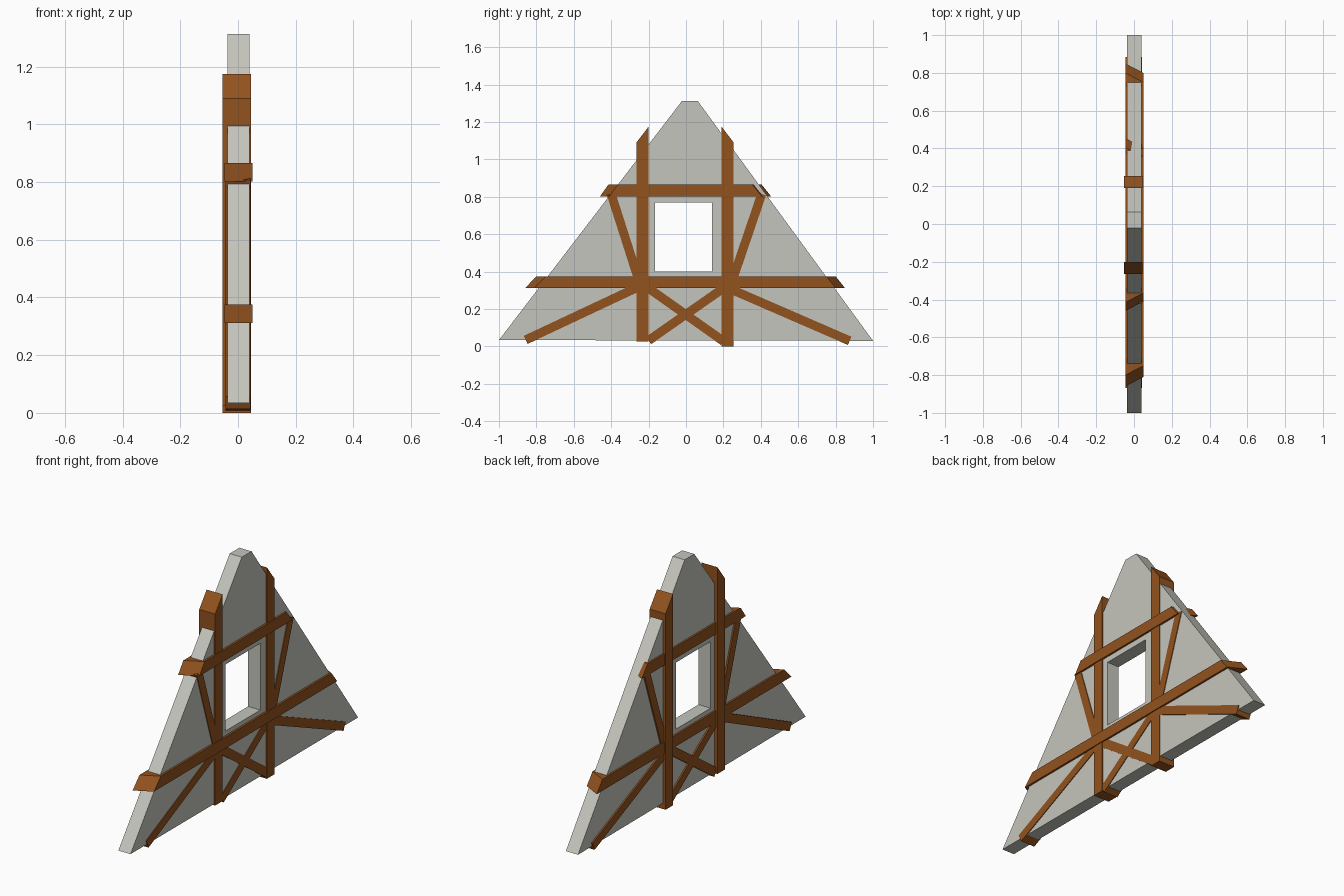
import bpy, bmesh
from mathutils import Vector

if "Cube" in bpy.data.objects:
    bpy.data.objects.remove(bpy.data.objects["Cube"])


def material(name, color):
    m = bpy.data.materials.new(name)
    m.diffuse_color = (*color, 1)
    m.use_nodes = True
    m.node_tree.nodes["Principled BSDF"].inputs["Base Color"].default_value = m.diffuse_color
    return m


WOOD = material("brown_timber", (0.29, 0.085, 0.013))
PLASTER = material("pale_plaster", (0.56, 0.56, 0.51))


def prism(name, back, x0, x1, mat, front=None):
    """Join a (y, z) outline at x0 to a matching outline at x1."""
    bm = bmesh.new()
    a = [bm.verts.new((x0, y, z)) for y, z in back]
    b = [bm.verts.new((x1, y, z)) for y, z in (front or back)]
    bm.faces.new(a)
    bm.faces.new(b[::-1])
    n = len(a)
    for i in range(n):
        j = (i + 1) % n
        bm.faces.new((a[i], b[i], b[j], a[j]))
    bmesh.ops.recalc_face_normals(bm, faces=bm.faces)
    me = bpy.data.meshes.new(name)
    bm.to_mesh(me)
    bm.free()
    me.materials.append(mat)
    ob = bpy.data.objects.new(name, me)
    bpy.context.collection.objects.link(ob)
    return ob


def brace(name, start, end, width=0.048):
    """Square-ended diagonal timber that runs through the wall."""
    p, q = Vector(start), Vector(end)
    d = (q - p).normalized()
    s = Vector((-d.y, d.x)) * width / 2
    return prism(name, [p - s, q - s, q + s, p + s], -0.044, 0.043, WOOD)


def rail(name, z0, z1, left, right):
    """Horizontal timber with mitred ends; left/right = y of bottom, top at the back face."""
    def outline(cut):
        return [(left[0] + cut, z0), (right[0] - cut, z0),
                (right[1] - cut, z1), (left[1] + cut, z1)]
    return prism(name, outline(0), -0.046, 0.05, WOOD, outline(0.05))


# Gable wall with window opening
wall = prism("gable_wall", [(-1, 0.034), (1, 0.03), (0.063, 1.312), (-0.022, 1.312)],
             -0.036, 0.039, PLASTER)
cutter = prism("window_cutter", [(-0.165, 0.40), (0.14, 0.40), (0.14, 0.77), (-0.165, 0.77)],
               -0.2, 0.2, PLASTER)
cutter.hide_render = True
mod = wall.modifiers.new("window", "BOOLEAN")
mod.operation = "DIFFERENCE"
mod.solver = "EXACT"
mod.object = cutter
bpy.context.view_layer.objects.active = wall
bpy.ops.object.modifier_apply(modifier=mod.name)
bpy.data.objects.remove(cutter)

# Upright posts with slanted tops
prism("left_post", [(-0.265, 0.025), (-0.2, 0.025), (-0.2, 1.175), (-0.265, 1.09)],
      -0.053, 0.045, WOOD)
prism("right_post", [(0.19, 0), (0.255, 0), (0.255, 1.09), (0.19, 1.175)],
      -0.053, 0.045, WOOD)

# Horizontal rails
rail("lower_rail", 0.312, 0.375, (-0.86, -0.80), (0.85, 0.80))
rail("upper_rail", 0.802, 0.865, (-0.46, -0.415), (0.455, 0.405))

# Diagonal braces
brace("left_long_brace", (-0.857, 0.035), (-0.24, 0.325))
brace("right_long_brace", (0.875, 0.03), (0.23, 0.31))
brace("cross_brace_rising", (-0.2, 0.032), (0.22, 0.325))
brace("cross_brace_falling", (0.2, 0.028), (-0.22, 0.325))
brace("left_upper_brace", (-0.4, 0.815), (-0.245, 0.33))
brace("right_upper_brace", (0.405, 0.815), (0.24, 0.33))
